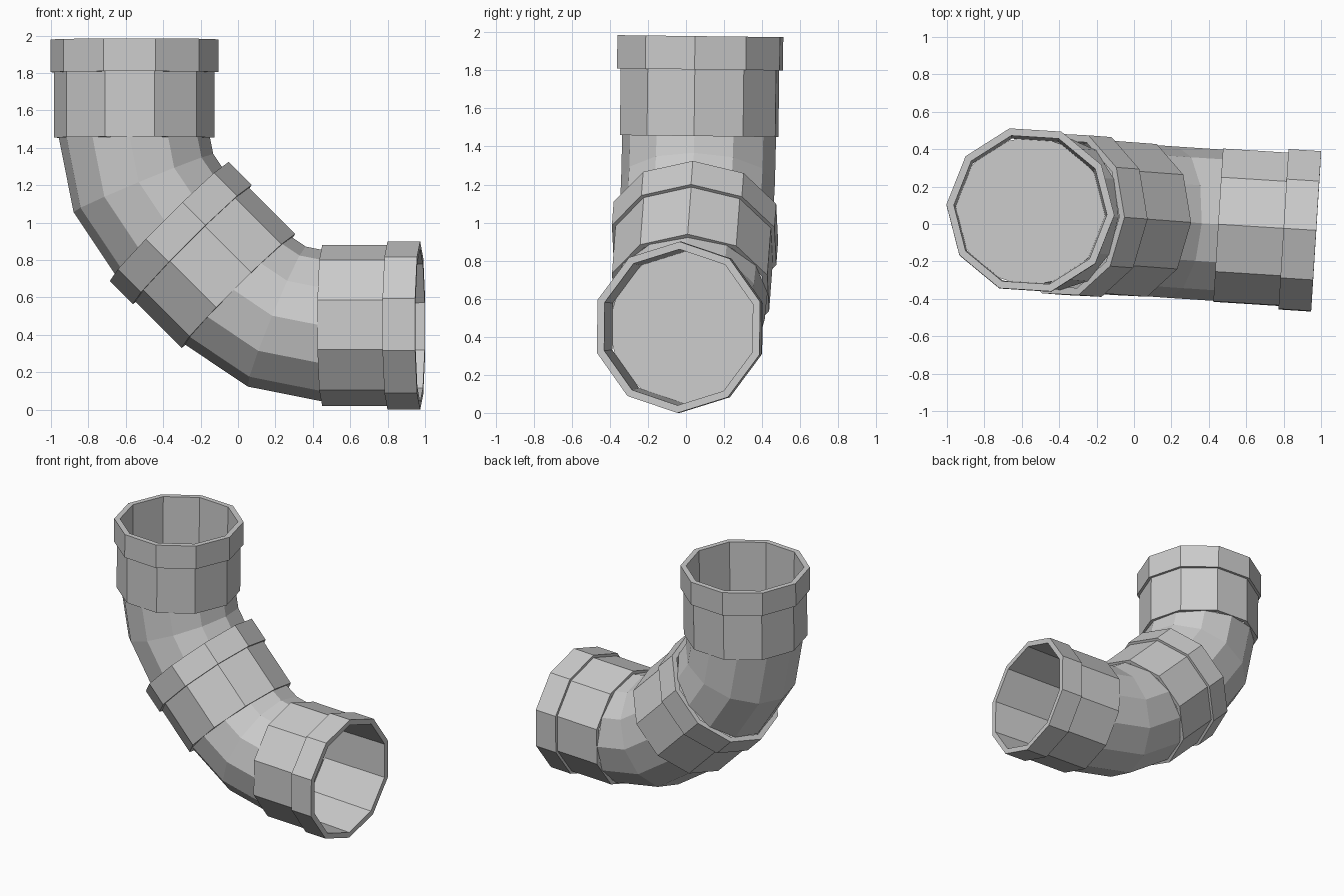
import bpy, bmesh
from math import sin, cos, pi, radians
from mathutils import Vector, Matrix

if "Cube" in bpy.data.objects:
    bpy.data.objects.remove(bpy.data.objects["Cube"])

# whole run of pipe is slightly turned and tipped
PLACE = (Matrix.Translation((-0.01, 0.017, -0.005))
         @ Matrix.Rotation(radians(-0.7), 4, 'X')
         @ Matrix.Rotation(radians(-3.6), 4, 'Z'))
BEND_R, PIPE_R, LENGTH = 0.635, 0.405, 0.525


def sweep(name, rings, sides, closed):
    """Skin rings (x, z, in-plane radial angle, radius); closed joins last to first, else caps ends."""
    bm = bmesh.new()
    loops = []
    for x, z, a, r in rings:
        u = Vector((cos(a), 0, sin(a)))
        loops.append([bm.verts.new(Vector((x, 0, z)) + r * cos(2 * pi * k / sides) * u
                                   + Vector((0, r * sin(2 * pi * k / sides), 0)))
                      for k in range(sides)])
    pairs = list(zip(loops, loops[1:]))
    if closed:
        pairs.append((loops[-1], loops[0]))
    else:
        bm.faces.new(loops[0])
        bm.faces.new(loops[-1])
    for p, q in pairs:
        for k in range(sides):
            j = (k + 1) % sides
            bm.faces.new((p[k], p[j], q[j], q[k]))
    bmesh.ops.recalc_face_normals(bm, faces=bm.faces)
    bm.transform(PLACE)
    me = bpy.data.meshes.new(name)
    bm.to_mesh(me)
    bm.free()
    bpy.context.collection.objects.link(bpy.data.objects.new(name, me))


def socket(name, x, z, a):
    """Ten-sided hollow socket with thick collar; (x, z) is the mouth, a the radial angle."""
    dx, dz = -sin(a), cos(a)
    profile = [(0, 0.41), (0, 0.45), (0.175, 0.45), (0.175, 0.43),
               (LENGTH, 0.43), (LENGTH, 0.40)]
    sweep(name, [(x + dx * t, z + dz * t, a, r) for t, r in profile], 10, True)


def bend(name, cx, cz, start):
    """Twelve-sided 45 degree bend in two steps around (cx, cz)."""
    rings = []
    for i in range(3):
        a = start + i * pi / 8
        rings.append((cx + BEND_R * cos(a), cz + BEND_R * sin(a), a, PIPE_R))
    sweep(name, rings, 12, False)


# upper elbow
socket("top_socket", -0.545, 1.985, pi)
bend("upper_bend", 0.09, 1.46, pi)

# lower elbow
socket("middle_socket", -0.359, 1.011, 1.25 * pi)
bend("lower_bend", 0.461, 1.089, 1.25 * pi)

# outlet, mouth facing right
socket("outlet_socket", 0.461 + LENGTH, 0.454, pi / 2)
